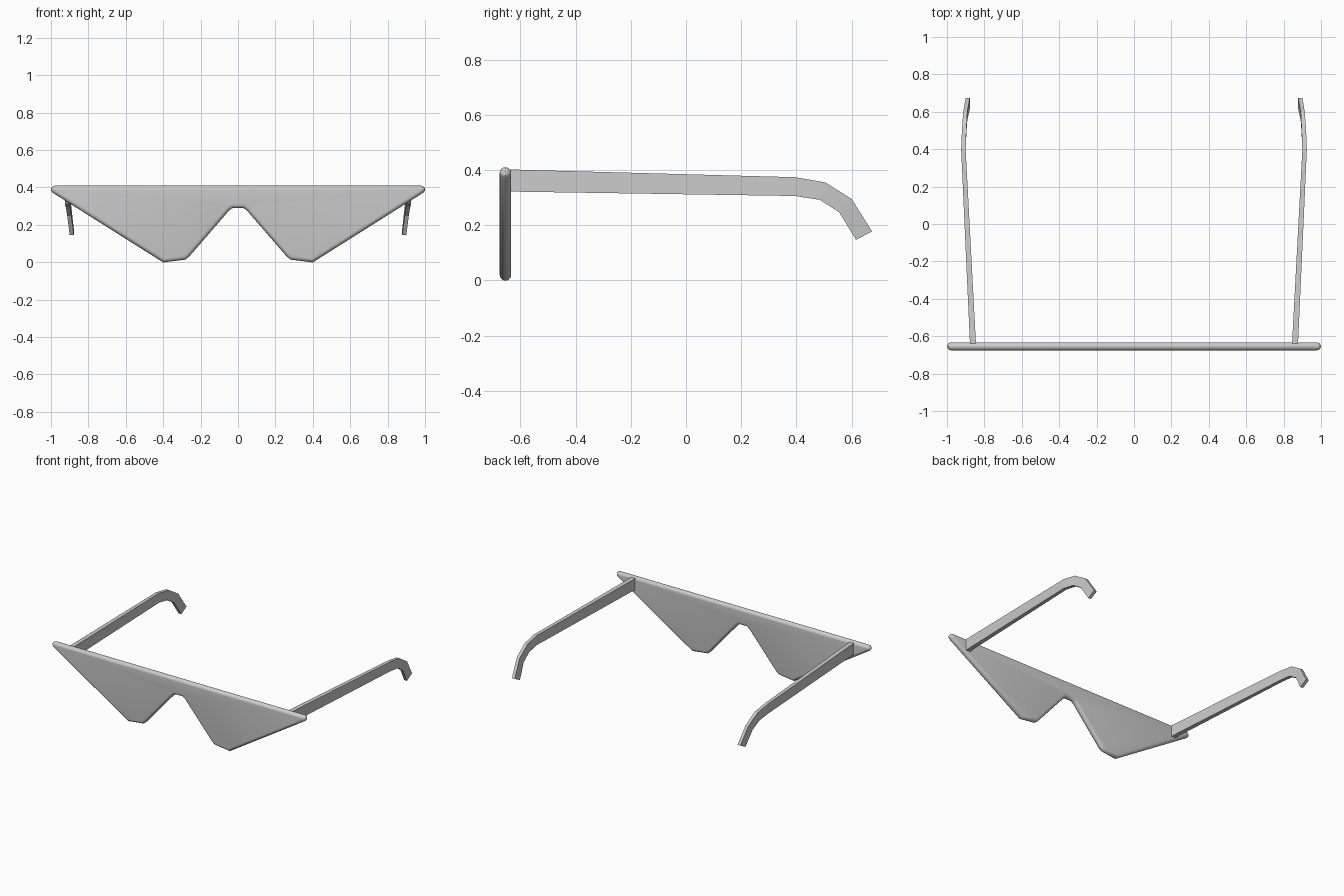
import bpy, bmesh, math
from mathutils import Vector

if "Cube" in bpy.data.objects:
    bpy.data.objects.remove(bpy.data.objects["Cube"])

R = 0.021          # rim radius of the front panel
Y_FRONT = -0.654   # panel centre plane


def finish(bm, name):
    bmesh.ops.remove_doubles(bm, verts=bm.verts, dist=1e-5)
    bmesh.ops.recalc_face_normals(bm, faces=bm.faces)
    me = bpy.data.meshes.new(name)
    bm.to_mesh(me)
    bm.free()
    ob = bpy.data.objects.new(name, me)
    bpy.context.collection.objects.link(ob)
    return ob


def loft(rings, name):
    bm = bmesh.new()
    rows = [[bm.verts.new(p) for p in ring] for ring in rings]
    n = len(rows[0])
    for a, b in zip(rows, rows[1:]):
        for i in range(n):
            j = (i + 1) % n
            bm.faces.new((a[i], a[j], b[j], b[i]))
    bm.faces.new(rows[0])
    bm.faces.new(rows[-1])
    return finish(bm, name)


# Front panel: core outline (clockwise) with a half-round rim
half = [(0.979, 0.389), (0.395, 0.021), (0.29, 0.034), (0.275, 0.046),
        (0.062, 0.292), (0.035, 0.311)]
outline = [Vector(p) for p in half + [(-x, z) for x, z in reversed(half)]]
rim = []           # (core point, outward offset direction)
for i, p in enumerate(outline):
    e1 = (p - outline[i - 1]).normalized()
    e2 = (outline[(i + 1) % len(outline)] - p).normalized()
    n1, n2 = Vector((-e1.y, e1.x)), Vector((-e2.y, e2.x))
    turn = math.atan2(e1.x * e2.y - e1.y * e2.x, e1.dot(e2))
    if abs(turn) > math.radians(70):     # round the sharp tips
        a0 = math.atan2(n1.y, n1.x)
        for k in range(5):
            a = a0 + turn * k / 4
            rim.append((p, Vector((math.cos(a), math.sin(a)))))
    else:
        rim.append((p, (n1 + n2) / (1 + n1.dot(n2))))

rings = []
for k in range(9):
    t = -math.pi / 2 + math.pi * k / 8
    ring = []
    for p, n in rim:
        q = p + n * R * math.cos(t)
        ring.append((q.x, Y_FRONT + R * math.sin(t), q.y))
    rings.append(ring)

panel = loft(rings, "front_panel")
bpy.context.view_layer.objects.active = panel
panel.select_set(True)
bpy.ops.object.shade_smooth_by_angle(angle=math.radians(35))

# Temple arms: (x centre, half width, top y, top z, bottom y, bottom z)
stations = [
    (0.861, 0.016, -0.640, 0.402, -0.640, 0.322),
    (0.912, 0.012, 0.395, 0.374, 0.395, 0.306),
    (0.908, 0.012, 0.505, 0.355, 0.485, 0.292),
    (0.902, 0.011, 0.600, 0.295, 0.555, 0.247),
    (0.889, 0.011, 0.674, 0.178, 0.616, 0.147),
]
for side, name in ((-1, "left_temple"), (1, "right_temple")):
    loft([[(side * (x - w), ty, tz), (side * (x + w), ty, tz),
           (side * (x + w), by, bz), (side * (x - w), by, bz)]
          for x, w, ty, tz, by, bz in stations], name)
